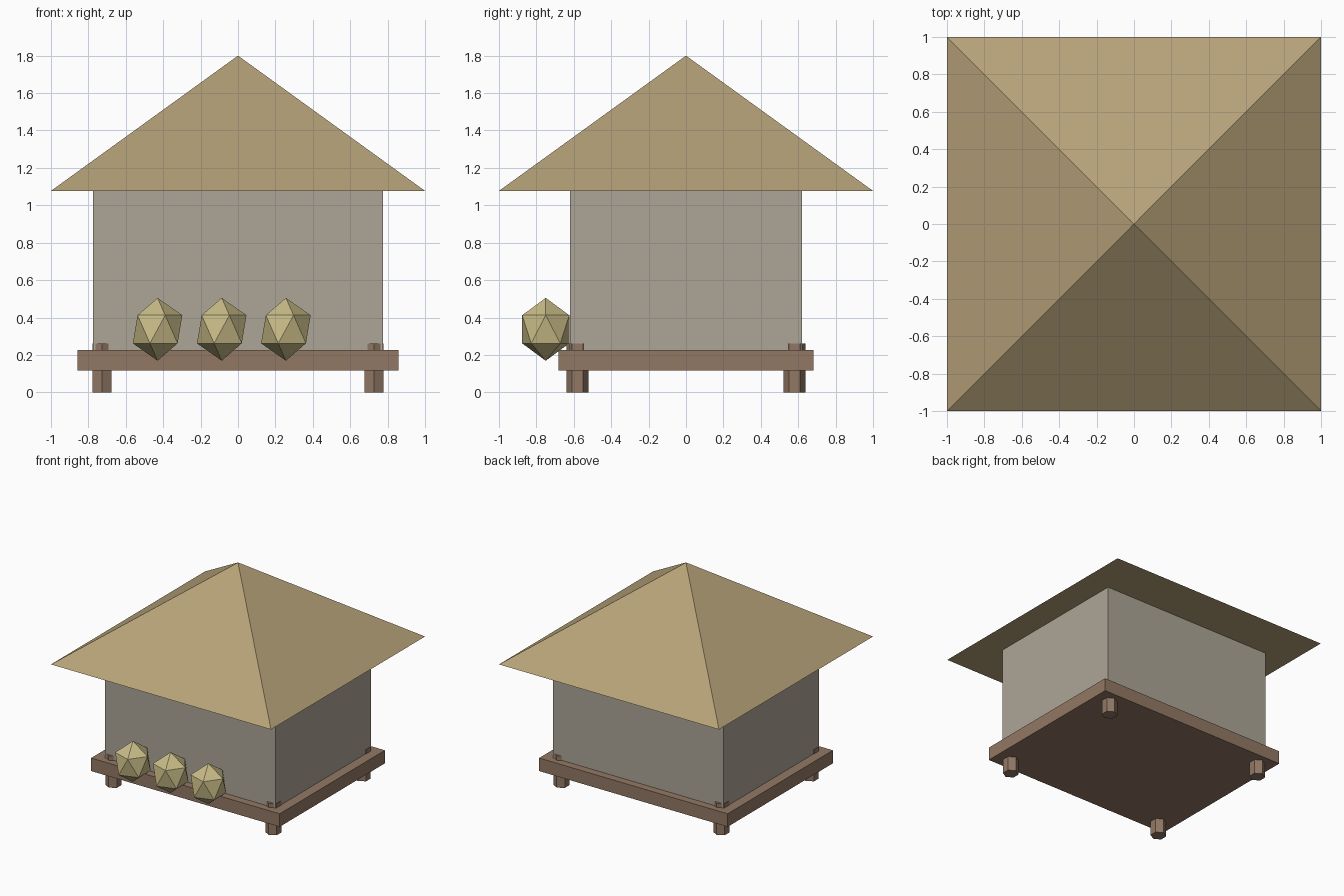
import bpy, bmesh
from mathutils import Matrix, Vector
from math import radians, sqrt

if "Cube" in bpy.data.objects:
    bpy.data.objects.remove(bpy.data.objects["Cube"])


def material(name, rgb):
    m = bpy.data.materials.new(name)
    m.diffuse_color = (*rgb, 1)
    m.use_nodes = True
    m.node_tree.nodes["Principled BSDF"].inputs["Base Color"].default_value = m.diffuse_color
    return m


THATCH = material("thatch", (0.47, 0.36, 0.19))
PLASTER = material("plaster", (0.42, 0.38, 0.31))
WOOD = material("wood", (0.29, 0.19, 0.13))
STRAW = material("straw", (0.58, 0.50, 0.24))


def add_object(name, bm, location, mat):
    mesh = bpy.data.meshes.new(name)
    bm.to_mesh(mesh)
    bm.free()
    mesh.materials.append(mat)
    ob = bpy.data.objects.new(name, mesh)
    ob.location = location
    bpy.context.collection.objects.link(ob)
    return ob


def box(name, half_x, half_y, z0, z1, mat):
    bm = bmesh.new()
    bmesh.ops.create_cube(bm, size=1)
    bmesh.ops.scale(bm, vec=Vector((2 * half_x, 2 * half_y, z1 - z0)), verts=bm.verts)
    return add_object(name, bm, (0, 0, (z0 + z1) / 2), mat)


def cone(name, sides, r1, r2, x, y, z0, z1, mat, turn=0):
    bm = bmesh.new()
    bmesh.ops.create_cone(bm, cap_ends=True, segments=sides, radius1=r1, radius2=r2,
                          depth=z1 - z0, matrix=Matrix.Rotation(radians(turn), 4, 'Z'))
    bmesh.ops.remove_doubles(bm, verts=bm.verts, dist=1e-5)
    return add_object(name, bm, (x, y, (z0 + z1) / 2), mat)


# Platform and walls (walls tuck slightly into the roof)
box("platform", 0.857, 0.683, 0.118, 0.225, WOOD)
box("walls", 0.775, 0.62, 0.22, 1.10, PLASTER)

# Four-sided pyramid roof
cone("roof", 4, sqrt(2), 0, 0, 0, 1.077, 1.80, THATCH, turn=45)

# Hexagonal posts poking through the platform at each corner
for side, sx in (("left", -1), ("right", 1)):
    for end, sy in (("front", -1), ("back", 1)):
        cone(f"{end}_{side}_post", 6, 0.06, 0.06, sx * 0.727, sy * 0.58, 0, 0.26, WOOD)

# Row of stretched straw bundles along the front edge
for i in range(3):
    bm = bmesh.new()
    bmesh.ops.create_icosphere(bm, subdivisions=1, radius=1)
    bmesh.ops.scale(bm, vec=Vector((0.148, 0.148, 0.168)), verts=bm.verts)
    add_object(f"straw_bundle_{i + 1}", bm, (-0.43 + i * 0.343, -0.75, 0.337), STRAW)
